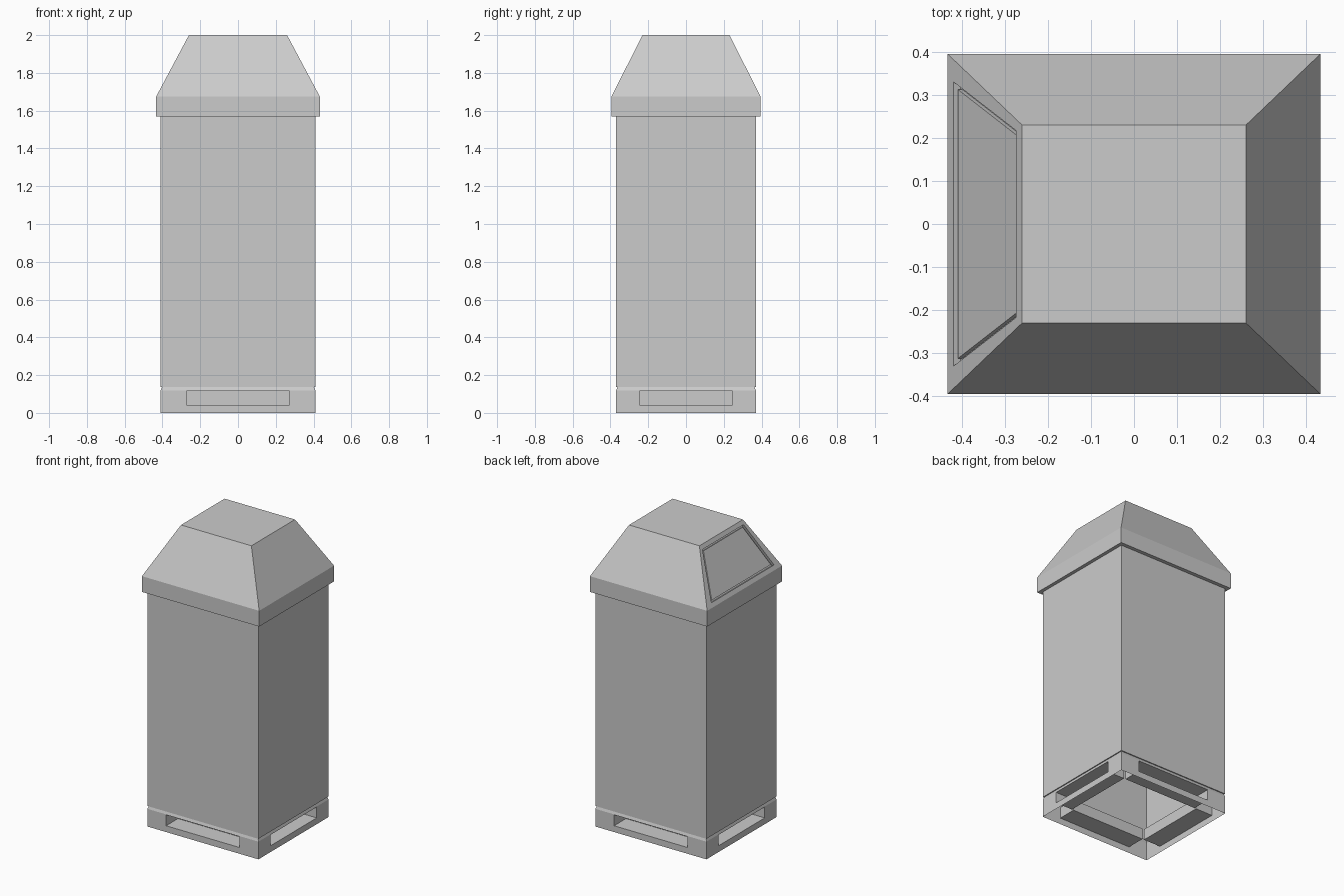
import bpy, bmesh
from mathutils import Matrix, Vector

if "Cube" in bpy.data.objects:
    bpy.data.objects.remove(bpy.data.objects["Cube"])


def nest(bm, loops, cap=True):
    """Join successive four-point loops with quads, optionally closing the last."""
    rings = [[bm.verts.new(p) for p in loop] for loop in loops]
    for a, b in zip(rings, rings[1:]):
        for i in range(4):
            j = (i + 1) % 4
            bm.faces.new((a[i], a[j], b[j], b[i]))
    if cap:
        bm.faces.new(rings[-1])


def rect(hx, hy, z):
    return [(-hx, -hy, z), (hx, -hy, z), (hx, hy, z), (-hx, hy, z)]


def finish(bm, name):
    bmesh.ops.remove_doubles(bm, verts=bm.verts, dist=0.0005)
    bmesh.ops.recalc_face_normals(bm, faces=bm.faces)
    mesh = bpy.data.meshes.new(name)
    bm.to_mesh(mesh)
    bm.free()
    obj = bpy.data.objects.new(name, mesh)
    bpy.context.collection.objects.link(obj)
    return obj


BX, BY = 0.41, 0.37          # body half sizes
RX, RY = 0.433, 0.395        # lid rim half sizes
TX, TY = 0.26, 0.23          # lid top half sizes
BODY_Z, RIM_Z, SLOPE_Z, TOP_Z = 0.137, 1.57, 1.675, 2.0

# Base: hollow plinth with a closed pocket in every side
bm = bmesh.new()
wall_top, depth = 0.118, 0.125
for quarter in range(4):
    half, dist, slot = (BX, BY, 0.272) if quarter % 2 == 0 else (BY, BX, 0.245)

    def wall_loop(w, z0, z1, inset):
        y = -dist + inset
        pts = [(-w, y, z0), (w, y, z0), (w, y, z1), (-w, y, z1)]
        turn = Matrix.Rotation(quarter * 1.5707963, 3, 'Z')
        return [turn @ Vector(p) for p in pts]

    nest(bm, [wall_loop(half, 0, wall_top, 0),
              wall_loop(slot, 0.042, 0.115, 0),
              wall_loop(slot, 0.042, 0.115, depth)])
# Chamfered upper lip of the base
nest(bm, [rect(BX, BY, wall_top), rect(BX - 0.007, BY - 0.007, BODY_Z)], cap=False)
finish(bm, "base")

# Body: open sheet box
bm = bmesh.new()
nest(bm, [rect(BX - 0.007, BY - 0.007, BODY_Z), rect(BX, BY, BODY_Z),
          rect(BX, BY, RIM_Z)], cap=False)
finish(bm, "body")

# Lid: overhanging rim and sloped hood
bm = bmesh.new()
nest(bm, [rect(BX, BY, RIM_Z), rect(RX, RY, RIM_Z),
          rect(RX, RY, SLOPE_Z), rect(TX, TY, TOP_Z)])
bm.faces.ensure_lookup_table()
# Replace the left slope with a framed flap
left = min((f for f in bm.faces if f.calc_center_median().z > SLOPE_Z
            and f.calc_center_median().z < TOP_Z - 0.01),
           key=lambda f: f.calc_center_median().x)
bmesh.ops.delete(bm, geom=[left], context='FACES_ONLY')
low, high = Vector((-RX, 0, SLOPE_Z)), Vector((-TX, 0, TOP_Z))
inward = Vector((TOP_Z - SLOPE_Z, 0, TX - RX)).normalized()


def slope_loop(t0, w0, t1, w1, inset):
    a = low.lerp(high, t0) + inward * inset
    b = low.lerp(high, t1) + inward * inset
    side = Vector((0, 1, 0))
    return [a - side * w0, a + side * w0, b + side * w1, b - side * w1]


nest(bm, [slope_loop(0, RY, 1, TY, 0),
          slope_loop(0.08, 0.33, 0.92, 0.217, 0),
          slope_loop(0.08, 0.33, 0.92, 0.217, 0.018),
          slope_loop(0.11, 0.312, 0.89, 0.207, 0.018),
          slope_loop(0.11, 0.312, 0.89, 0.207, 0.006)])
finish(bm, "lid")
